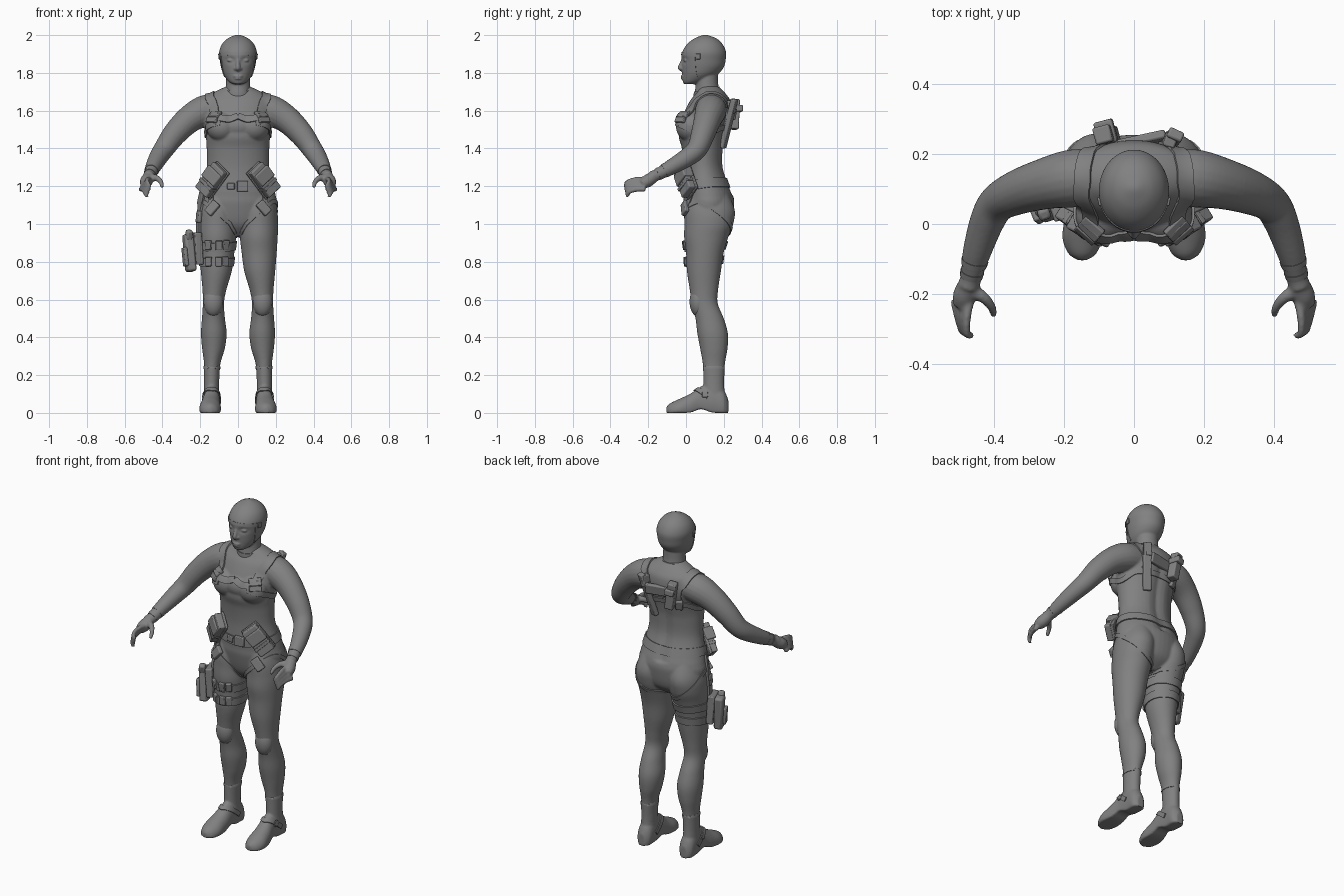
import bpy, bmesh, math
from mathutils import Vector, Matrix, Quaternion
from mathutils.bvhtree import BVHTree

default_cube = bpy.data.objects.get("Cube")
if default_cube:
    bpy.data.objects.remove(default_cube)

GREY = (0.22, 0.22, 0.22, 1)
grey = bpy.data.materials.new("plain grey")
grey.use_nodes = True
grey.diffuse_color = GREY
grey.node_tree.nodes["Principled BSDF"].inputs["Base Color"].default_value = GREY
made = []
SIDES = {"left": 1, "right": -1}


def finish(name, bm):
    bmesh.ops.recalc_face_normals(bm, faces=bm.faces)
    mesh = bpy.data.meshes.new(name)
    bm.to_mesh(mesh)
    bm.free()
    mesh.materials.append(grey)
    obj = bpy.data.objects.new(name, mesh)
    bpy.context.collection.objects.link(obj)
    made.append(obj)
    return obj


def fuse(obj, voxel, smooth):
    """Blend overlapping volumes into one skin and return its search tree."""
    mod = obj.modifiers.new("blend", 'REMESH')
    mod.mode, mod.voxel_size, mod.use_smooth_shade = 'VOXEL', voxel, True
    mod = obj.modifiers.new("soften", 'SMOOTH')
    mod.factor, mod.iterations = 0.5, smooth
    return BVHTree.FromObject(obj, bpy.context.evaluated_depsgraph_get())


def spline(rows, n, closed=False):
    out, count = [], len(rows)
    at = lambda i: rows[i % count] if closed else rows[max(0, min(i, count - 1))]
    for i in range(count if closed else count - 1):
        for k in range(n):
            t = k / n
            out.append([0.5 * (2 * b + (c - a) * t + (2 * a - 5 * b + 4 * c - d) * t**2
                        + (3 * b - a - 3 * c + d) * t**3)
                        for a, b, c, d in zip(at(i - 1), at(i), at(i + 1), at(i + 2))])
    return out if closed else out + [list(rows[-1])]


def skin(bm, rings, closed=False):
    rings = [[bm.verts.new(p) for p in ring] for ring in rings]
    n = len(rings[0])
    for a, b in zip(rings, rings[1:] + (rings[:1] if closed else [])):
        for i in range(n):
            bm.faces.new((a[i], a[(i + 1) % n], b[(i + 1) % n], b[i]))
    if not closed:
        bm.faces.new(rings[0])
        bm.faces.new(rings[-1])


def loft(bm, rows, s=1, axis="z", sides=40):
    """Rows: station, x centre, x radius, near and far limit of the section."""
    rings = []
    for t, x, r, near, far in spline(rows, 6):
        ring = []
        for k in range(sides):
            a = math.tau * k / sides
            u, v = s * (x + r * math.cos(a)), (near + far) / 2 + (far - near) / 2 * math.sin(a)
            ring.append((u, v, t) if axis == "z" else (u, t, v))
        rings.append(ring)
    skin(bm, rings)


def tube(bm, rows, s=1, sides=20):
    """Rows: x, y, z, radius."""
    rows = spline(rows, 6)
    pts = [Vector((s * r[0], r[1], r[2])) for r in rows]
    rings = []
    for i, p in enumerate(pts):
        q = (pts[min(i + 1, len(pts) - 1)] - pts[max(i - 1, 0)]).to_track_quat('Z', 'Y')
        rings.append([p + q @ Vector((math.cos(a), math.sin(a), 0)) * rows[i][3]
                      for a in (math.tau * k / sides for k in range(sides))])
    skin(bm, rings)


def ball(bm, centre, radii):
    bmesh.ops.create_uvsphere(bm, u_segments=32, v_segments=20, radius=1,
                              matrix=Matrix.LocRotScale(Vector(centre), None, Vector(radii)))


def strap(name, pts, tree, width=.035, thick=.007, closed=False, s=1):
    """Ribbon laid on a surface along the given points."""
    hits = [tree.find_nearest(Vector((s * x, y, z)))[:2] for x, y, z in spline(pts, 8, closed)]
    n, rings = len(hits), []
    for i, (p, normal) in enumerate(hits):
        ahead = hits[(i + 1) % n if closed else min(i + 1, n - 1)][0]
        behind = hits[i - 1 if closed else max(i - 1, 0)][0]
        w = (ahead - behind).cross(normal).normalized() * width / 2
        (a, na), (b, nb) = (tree.find_nearest(p + d)[:2] for d in (w, -w))
        rings.append([a - na * .004, a + na * thick, p + normal * thick, b + nb * thick, b - nb * .004])
    bm = bmesh.new()
    skin(bm, rings, closed)
    return finish(name, bm)


def hoop(x, y, z, r, tilt=0):
    return [(x + r * math.cos(a), y + r * math.sin(a), z + tilt * math.sin(a))
            for a in (math.tau * k / 8 for k in range(8))]


def gear(name, point, size, tree, roll=0, lift=0, bevel=.006):
    """Bevelled box standing on a surface; size is width, depth, height."""
    p, normal = tree.find_nearest(Vector(point))[:2]
    q = normal.to_track_quat('Y', 'Z') @ Quaternion((0, 1, 0), roll)
    bm = bmesh.new()
    bmesh.ops.create_cube(bm, size=1, matrix=Matrix.LocRotScale(
        p + normal * (size[1] / 2 - .004 + lift), q, Vector(size)))
    obj = finish(name, bm)
    mod = obj.modifiers.new("bevel", 'BEVEL')
    mod.width, mod.segments = bevel, 2
    return obj


# Body: torso, legs, arms and hands blended together
bm = bmesh.new()
loft(bm, [(.94, 0, .07, .06, .17), (1, 0, .185, .015, .235), (1.1, 0, .207, -.01, .255),
          (1.15, 0, .2, -.013, .25), (1.2, 0, .188, -.015, .232), (1.3, 0, .166, -.012, .2),
          (1.4, 0, .166, -.022, .2), (1.46, 0, .17, -.038, .21), (1.52, 0, .178, -.035, .225),
          (1.58, 0, .185, -.015, .24), (1.65, 0, .18, .02, .235),
          (1.69, 0, .14, .05, .21), (1.73, 0, .06, .07, .17)])
ball(bm, (0, .03, 1.52), (.12, .078, .075))
for s in SIDES.values():
    loft(bm, [(1.19, .09, .08, .02, .21), (1.08, .106, .099, -.005, .257), (1, .11, .103, -.008, .25),
              (.93, .11, .1, -.01, .224), (.85, .112, .093, 0, .2), (.75, .115, .082, .005, .185),
              (.65, .125, .063, .02, .17), (.58, .13, .056, .03, .168), (.5, .13, .061, .05, .2),
              (.42, .128, .068, .06, .222), (.34, .13, .06, .075, .22), (.25, .137, .042, .09, .205),
              (.12, .14, .04, .1, .2)], s)
    tube(bm, [(.1, .135, 1.61, .08), (.18, .13, 1.597, .083), (.26, .114, 1.552, .073),
              (.335, .09, 1.477, .064), (.39, .06, 1.4, .055), (.42, .01, 1.355, .05),
              (.45, -.08, 1.3, .041), (.466, -.15, 1.262, .031), (.475, -.18, 1.25, .032)], s)
    ball(bm, (s * .085, .025, 1.515), (.083, .078, .08))
    # Palm, curled fingers and thumb
    tube(bm, [(.472, -.17, 1.25, .03), (.485, -.205, 1.227, .034), (.495, -.235, 1.21, .025)], s)
    for k in range(4):
        x, y, z = Vector((.472, -.225, 1.237)).lerp(Vector((.514, -.215, 1.184)), k / 3)
        tube(bm, [(x, y, z, .014), (x + .008 - .006 * k, y - .05, z - .002, .0125),
                  (x + .006 - .009 * k, y - .09, z - .018, .011),
                  (x - .008 - .008 * k, y - .095, z - .042, .01)], s, 12)
    tube(bm, [(.468, -.19, 1.245, .022), (.432, -.21, 1.243, .017),
              (.408, -.238, 1.222, .013), (.402, -.262, 1.194, .01)], s, 12)
# Hollow of the spine
for v in bm.verts:
    if v.co.y > .15 and 1.15 < v.co.z < 1.6:
        v.co.y -= .014 * math.exp(-(v.co.x / .03)**2)
skin_tree = fuse(finish("body", bm), .006, 6)

# Head with neck and face
bm = bmesh.new()
loft(bm, [(1.74, 0, .026, -.01, .05), (1.755, 0, .05, -.017, .1), (1.79, 0, .076, -.02, .165),
          (1.83, 0, .09, -.022, .2), (1.87, 0, .097, -.024, .21), (1.91, 0, .1, -.02, .212),
          (1.95, 0, .086, .004, .195), (1.98, 0, .058, .04, .165), (1.997, 0, .024, .08, .125),
          (2.002, 0, .005, .1, .105)], sides=64)
for v in bm.verts:
    if v.co.y < .06:
        v.co.y += .012 * math.exp(-((abs(v.co.x) - .04) / .024)**2 - ((v.co.z - 1.866) / .016)**2)
loft(bm, [(1.62, 0, .08, .05, .2), (1.68, 0, .071, .045, .19), (1.73, 0, .064, .05, .172),
          (1.8, 0, .062, .05, .17)])
tube(bm, [(0, -.012, 1.878, .009), (0, -.024, 1.85, .01), (0, -.031, 1.828, .013), (0, -.02, 1.815, .01)])
ball(bm, (0, -.018, 1.782), (.025, .011, .006))
ball(bm, (0, -.017, 1.77), (.021, .011, .006))
for s in SIDES.values():
    ball(bm, (s * .013, -.02, 1.822), (.009, .011, .008))
    ball(bm, (s * .038, -.003, 1.866), (.02, .011, .008))
head_tree = fuse(finish("head", bm), .005, 3)

# Brow band, sensor and collar
strap("brow_band", [(-.1, .06, 1.895), (-.07, .01, 1.9), (0, -.02, 1.903), (.07, .01, 1.9), (.1, .06, 1.895)],
      head_tree, .016, .003)
gear("brow_sensor", (0, -.03, 1.905), (.02, .006, .012), head_tree, bevel=.002)
strap("collar", hoop(0, .115, 1.7, .07, .015), head_tree, .03, .005, True)

# Belt
strap("belt", hoop(0, .1, 1.215, .18, .022), skin_tree, .05, .007, True)
gear("belt_buckle", (.025, -.04, 1.2), (.06, .022, .055), skin_tree, bevel=.004)
gear("belt_clip", (-.04, -.04, 1.2), (.04, .018, .035), skin_tree, bevel=.004)

for side, s in SIDES.items():
    gear(side + "_earpiece", (s * .12, .06, 1.885), (.025, .01, .03), head_tree, bevel=.003)
    strap(side + "_head_strap", [(s * .1, .04, 1.89), (s * .09, .045, 1.83), (s * .07, .055, 1.78)],
          head_tree, .01, .003)

    # Boot with raised arch, ankle cuff and instep strap
    bm = bmesh.new()
    loft(bm, [(-.104, .148, .012, -.01, .03), (-.085, .148, .04, -.03, .05), (-.04, .148, .057, -.035, .072),
              (.02, .145, .053, -.035, .1), (.08, .14, .045, -.03, .14), (.15, .14, .044, -.035, .16),
              (.2, .14, .042, -.035, .12), (.224, .14, .02, -.02, .07)], s, "y")
    loft(bm, [(.06, .14, .042, .088, .21), (.15, .14, .04, .092, .202), (.25, .138, .043, .09, .206)], s)
    for v in bm.verts:
        v.co.z = max(v.co.z, .02 * math.exp(-((v.co.y - .08) / .04)**2))
    boot_tree = fuse(finish(side + "_boot", bm), .006, 3)
    strap(side + "_instep_strap", [(.2, .15, .06), (.185, .1, .1), (.14, .04, .14), (.095, .1, .1), (.08, .15, .06)],
          boot_tree, .026, .006, s=s)
    strap(side + "_ankle_strap", hoop(.138, .148, .24, .045), boot_tree, .016, .003, True, s)
    gear(side + "_boot_buckle", (s * .2, .1, .1), (.03, .012, .03), boot_tree, bevel=.003)

    # Knee pad
    bm = bmesh.new()
    ball(bm, (s * .13, .064, .588), (.052, .045, .078))
    finish(side + "_knee_pad", bm)

    # Glove cuffs
    for k, t in enumerate((.3, .75)):
        p, q = Vector((.45, -.08, 1.3)), Vector((.468, -.155, 1.26))
        a, b = p.lerp(q, t), p.lerp(q, t + .2)
        bm = bmesh.new()
        tube(bm, [(*a, .042 - .01 * t), (*b, .04 - .01 * t)], s)
        finish(f"{side}_glove_cuff_{k}", bm)

    # Shoulder harness
    strap(side + "_shoulder_strap", [(.12, -.06, 1.53), (.14, -.02, 1.6), (.15, .04, 1.66), (.15, .12, 1.7),
                                     (.135, .21, 1.66), (.11, .25, 1.6), (.1, .24, 1.5)], skin_tree, .05, .007, s=s)
    strap(side + "_side_strap", [(.1, -.06, 1.54), (.16, .01, 1.51), (.18, .1, 1.47), (.15, .2, 1.5), (0, .24, 1.51)],
          skin_tree, .03, s=s)
    strap(side + "_chest_strap", [(0, -.03, 1.57), (.06, -.05, 1.56), (.12, -.04, 1.57)], skin_tree, .035, .01, s=s)
    for k, z in enumerate((1.55, 1.59, 1.63)):
        gear(f"{side}_harness_buckle_{k}", (s * .138, -.03, z), (.07, .018, .03), skin_tree, bevel=.004)

    # Hip pouch with lid and lower pocket
    roll = s * .68
    gear(side + "_hip_pouch", (s * .155, -.03, 1.235), (.095, .05, .17), skin_tree, roll, .006)
    gear(side + "_hip_pouch_rim", (s * .155, -.03, 1.235), (.105, .016, .18), skin_tree, roll, .004, .004)
    gear(side + "_hip_pouch_lid", (s * .14, -.03, 1.255), (.1, .06, .07), skin_tree, roll, .006)
    gear(side + "_hip_pouch_band", (s * .175, -.02, 1.21), (.1, .056, .018), skin_tree, roll, .006, .003)
    gear(side + "_hip_pocket", (s * .145, -.03, 1.09), (.05, .025, .075), skin_tree, roll)
    strap(side + "_hip_hanger", [(.18, 0, 1.2), (.16, -.01, 1.13), (.14, -.02, 1.06)], skin_tree, .03, s=s)

    # Harness loop round the thigh and under the seat
    strap(side + "_seat_strap", [(.13, -.01, 1.08), (.2, .06, 1.12), (.21, .15, 1.08), (.15, .25, .98),
                                 (.06, .2, .95), (.02, .1, .965), (.06, .0, 1.02)], skin_tree, .022, .005, True, s)

# Back gear
gear("back_plate", (.01, .25, 1.58), (.16, .025, .06), skin_tree)
gear("back_sheath", (.11, .26, 1.52), (.045, .03, .27), skin_tree, .08, .004)
gear("back_sheath_grip", (.11, .26, 1.62), (.035, .04, .07), skin_tree, .08, .004)
gear("back_pouch", (-.08, .26, 1.58), (.05, .05, .16), skin_tree, -.15, .004)
gear("back_pouch_lid", (-.08, .26, 1.61), (.055, .068, .035), skin_tree, -.15, .004)
gear("back_clip", (-.12, .25, 1.5), (.04, .025, .06), skin_tree)

# Right thigh rig: straps, buckles, hanger and holster
for k, z in enumerate((.89, .805)):
    strap(f"thigh_strap_{k}", hoop(-.112, .1, z, .07, .01), skin_tree, .045, .007, True)
    for j, x in enumerate((-.17, -.1, -.05)):
        gear(f"thigh_buckle_{k}_{j}", (x, -.02, z - .005), (.035, .018, .05), skin_tree, bevel=.004)
strap("holster_hanger", [(-.2, .06, 1.2), (-.22, .07, 1.08), (-.21, .07, .95), (-.21, .07, .85)], skin_tree, .05, .012)
gear("hanger_buckle", (-.23, .06, 1.04), (.05, .02, .06), skin_tree)
gear("holster_backing", (-.22, .06, .87), (.1, .04, .17), skin_tree, 0, .004)
gear("holster", (-.22, .06, .85), (.065, .05, .2), skin_tree, .12, .04, .012)
gear("holster_grip", (-.22, .05, .935), (.035, .035, .07), skin_tree, -.3, .05, .01)
gear("holster_pocket", (-.22, .05, .83), (.045, .02, .1), skin_tree, .12, .085)

# Smooth shading with crisp edges
bpy.ops.object.select_all(action='DESELECT')
for obj in made:
    obj.select_set(True)
bpy.context.view_layer.objects.active = made[0]
bpy.ops.object.shade_smooth_by_angle(angle=math.radians(40))
